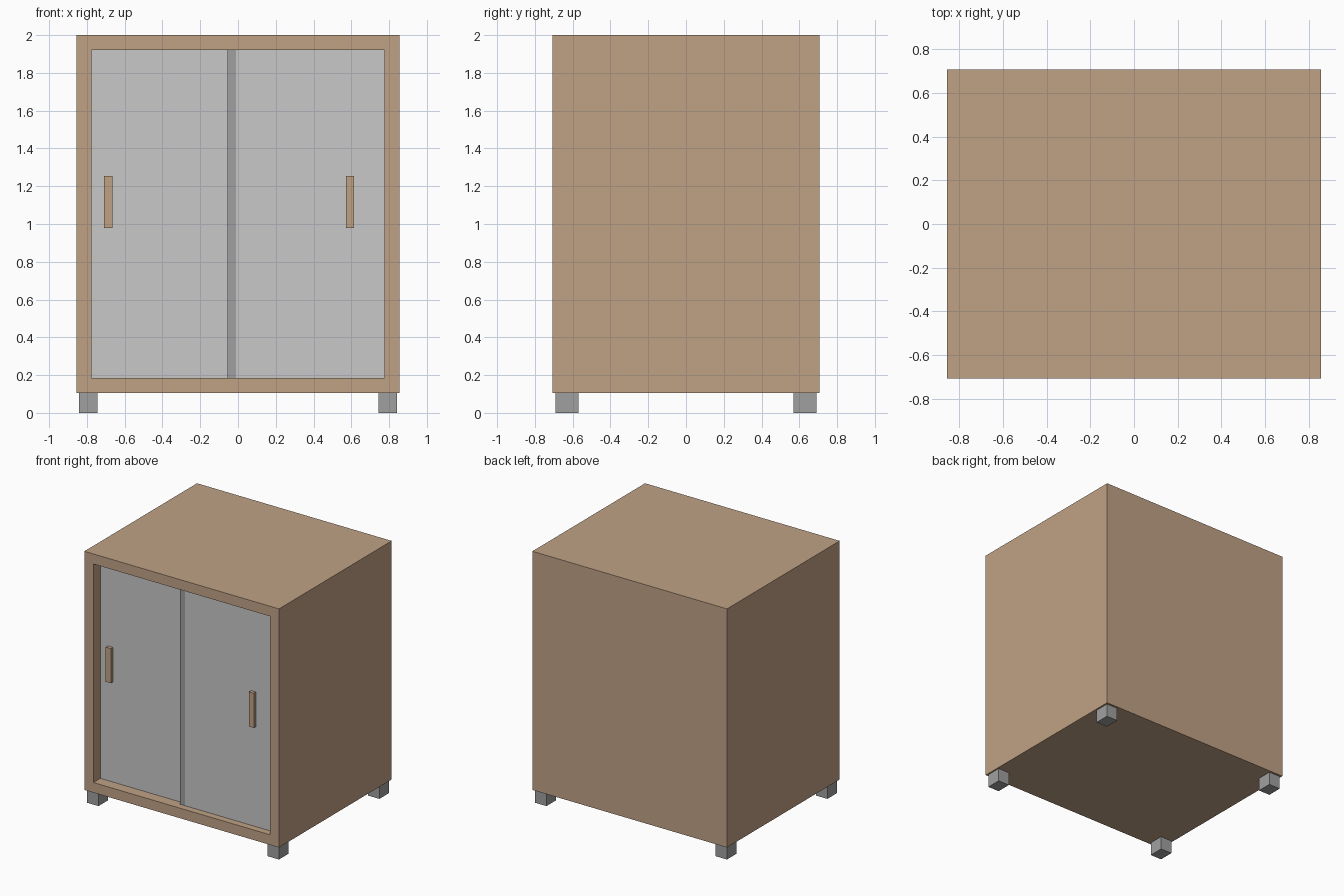
import bpy, bmesh
from mathutils import Vector

cube = bpy.data.objects.get("Cube")
if cube:
    bpy.data.objects.remove(cube, do_unlink=True)


def material(name, r, g, b):
    m = bpy.data.materials.new(name)
    m.use_nodes = True
    m.diffuse_color = (r, g, b, 1)
    m.node_tree.nodes["Principled BSDF"].inputs["Base Color"].default_value = (r, g, b, 1)
    return m


wood = material("light wood", 0.53, 0.36, 0.235)
pale = material("pale grey", 0.58, 0.58, 0.58)
dark = material("mid grey", 0.35, 0.35, 0.35)


def box(name, x, y, z, mat, edit=None):
    """Box from (min, max) ranges, with an optional bmesh edit."""
    bm = bmesh.new()
    bmesh.ops.create_cube(bm, size=1)
    bmesh.ops.scale(bm, vec=[r[1] - r[0] for r in (x, y, z)], verts=bm.verts)
    bmesh.ops.translate(bm, vec=[(r[0] + r[1]) / 2 for r in (x, y, z)], verts=bm.verts)
    if edit:
        edit(bm)
    mesh = bpy.data.meshes.new(name)
    bm.to_mesh(mesh)
    bm.free()
    mesh.materials.append(mat)
    obj = bpy.data.objects.new(name, mesh)
    bpy.context.collection.objects.link(obj)
    return obj


HALF_W, HALF_D, BASE, TOP = 0.855, 0.707, 0.105, 2.0
WALL = 0.08
FRONT = -HALF_D
OPEN_X = HALF_W - WALL
OPEN_Z = (BASE + WALL, TOP - WALL)


# Cabinet body with a recessed front opening
def recess(bm):
    bm.normal_update()
    face = min(bm.faces, key=lambda f: f.calc_center_median().y)
    bmesh.ops.inset_region(bm, faces=[face], thickness=WALL, use_even_offset=True)
    result = bmesh.ops.extrude_face_region(bm, geom=[face])
    verts = [v for v in result["geom"] if isinstance(v, bmesh.types.BMVert)]
    bmesh.ops.translate(bm, vec=Vector((0, 0.12, 0)), verts=verts)
    if face.is_valid:
        bmesh.ops.delete(bm, geom=[face], context="FACES_ONLY")
    bmesh.ops.recalc_face_normals(bm, faces=bm.faces)


box("cabinet_body", (-HALF_W, HALF_W), (-HALF_D, HALF_D), (BASE, TOP), wood, recess)

# Sliding doors on two tracks, the left-hand one set further back
NEAR, FAR, THICK = FRONT + 0.055, FRONT + 0.087, 0.03
box("rear_track_door", (-OPEN_X, 0.03), (FAR, FAR + THICK), OPEN_Z, pale)
box("front_track_door", (-0.01, OPEN_X), (NEAR, NEAR + THICK), OPEN_Z, pale)
box("door_edge_strip", (-0.055, -0.01), (NEAR, NEAR + THICK), OPEN_Z, dark)

# Door handles
for name, x, y in (("rear_door_handle", -0.687, FAR), ("front_door_handle", 0.593, NEAR)):
    box(name, (x - 0.022, x + 0.022), (y - 0.027, y), (0.98, 1.255), wood)

# Feet
for sx, side in ((-1, "right"), (1, "left")):
    for sy, end in ((-1, "front"), (1, "back")):
        x, y = sx * 0.793, sy * 0.63
        box(f"{end}_{side}_foot", (x - 0.05, x + 0.05), (y - 0.06, y + 0.06), (0, BASE), dark)
